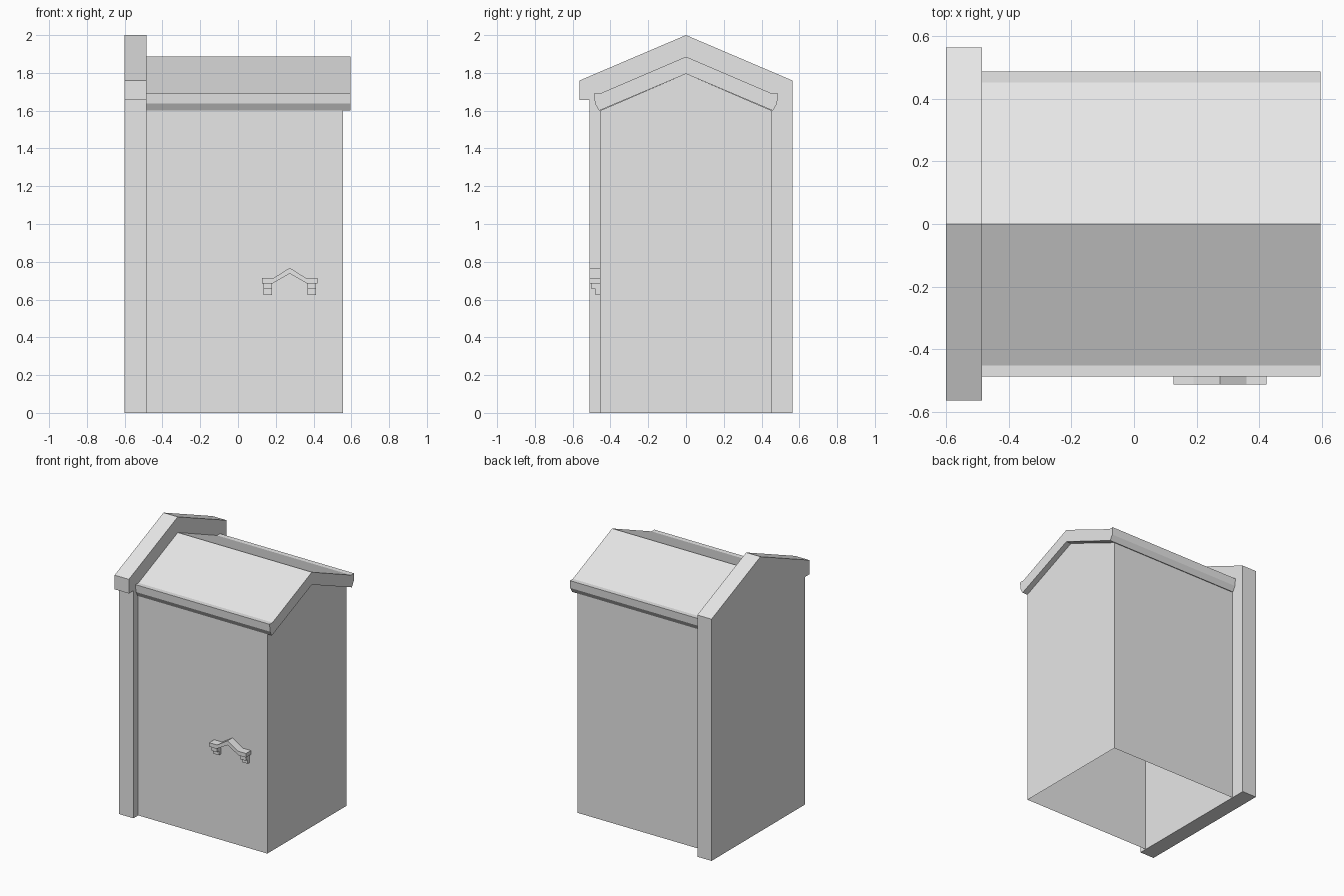
import bpy
import bmesh

if "Cube" in bpy.data.objects:
    bpy.data.objects.remove(bpy.data.objects["Cube"])

grey = bpy.data.materials.new("light grey")
grey.diffuse_color = (0.8, 0.8, 0.8, 1)
grey.use_nodes = True
grey.node_tree.nodes["Principled BSDF"].inputs["Base Color"].default_value = grey.diffuse_color


def prism(name, profile, axis, lo, hi):
    """Extrude a (horizontal, z) outline along x or y into a closed solid."""
    bm = bmesh.new()

    def place(p, d):
        return (d, p[0], p[1]) if axis == 'x' else (p[0], d, p[1])

    a = [bm.verts.new(place(p, lo)) for p in profile]
    b = [bm.verts.new(place(p, hi)) for p in profile]
    bm.faces.new(a)
    bm.faces.new(b)
    n = len(profile)
    for i in range(n):
        j = (i + 1) % n
        bm.faces.new((a[i], a[j], b[j], b[i]))
    bmesh.ops.recalc_face_normals(bm, faces=bm.faces)
    mesh = bpy.data.meshes.new(name)
    bm.to_mesh(mesh)
    bm.free()
    mesh.materials.append(grey)
    obj = bpy.data.objects.new(name, mesh)
    bpy.context.collection.objects.link(obj)
    return obj


def mirrored(half, centre=0.0):
    """Complete a symmetric outline; first and last points lie on the centre line."""
    return half + [(2 * centre - h, z) for h, z in reversed(half[1:-1])]


WALL_X = -0.485   # where the gable wall meets the body

# Tall gable wall with a small overhang at the front
prism("gable_wall",
      [(-0.51, 0), (0.563, 0), (0.563, 1.76), (0, 2.0),
       (-0.563, 1.76), (-0.563, 1.657), (-0.51, 1.657)],
      'x', -0.6, WALL_X)

# Body shell: gabled prism, open underneath, under the roof and against the wall
body = prism("body_shell",
             [(-0.455, 0), (0.455, 0), (0.455, 1.6), (0, 1.795), (-0.455, 1.6)],
             'x', WALL_X, 0.555)
bm = bmesh.new()
bm.from_mesh(body.data)
unwanted = [f for f in bm.faces if abs(f.normal.z) > 0.5 or f.normal.x < -0.5]
bmesh.ops.delete(bm, geom=unwanted, context='FACES')
bm.to_mesh(body.data)
bm.free()

# Roof slab with flat-topped, tapered eaves
prism("roof",
      mirrored([(0, 1.886), (0.452, 1.692), (0.486, 1.692),
                (0.482, 1.637), (0.46, 1.6), (0, 1.795)]),
      'x', WALL_X, 0.595)

# Chevron door handle
HANDLE_X = 0.274
prism("handle_bar",
      mirrored([(HANDLE_X, 0.768), (0.358, 0.715), (0.422, 0.715),
                (0.422, 0.686), (0.364, 0.686), (HANDLE_X, 0.737)], HANDLE_X),
      'y', -0.512, -0.455)

# Stepped brackets under both ends of the handle
for side, x in (("left", 0.158), ("right", 0.39)):
    prism("handle_bracket_" + side,
          [(-0.455, 0.686), (-0.50, 0.686), (-0.50, 0.655),
           (-0.478, 0.655), (-0.478, 0.625), (-0.455, 0.625)],
          'x', x - 0.023, x + 0.023)
